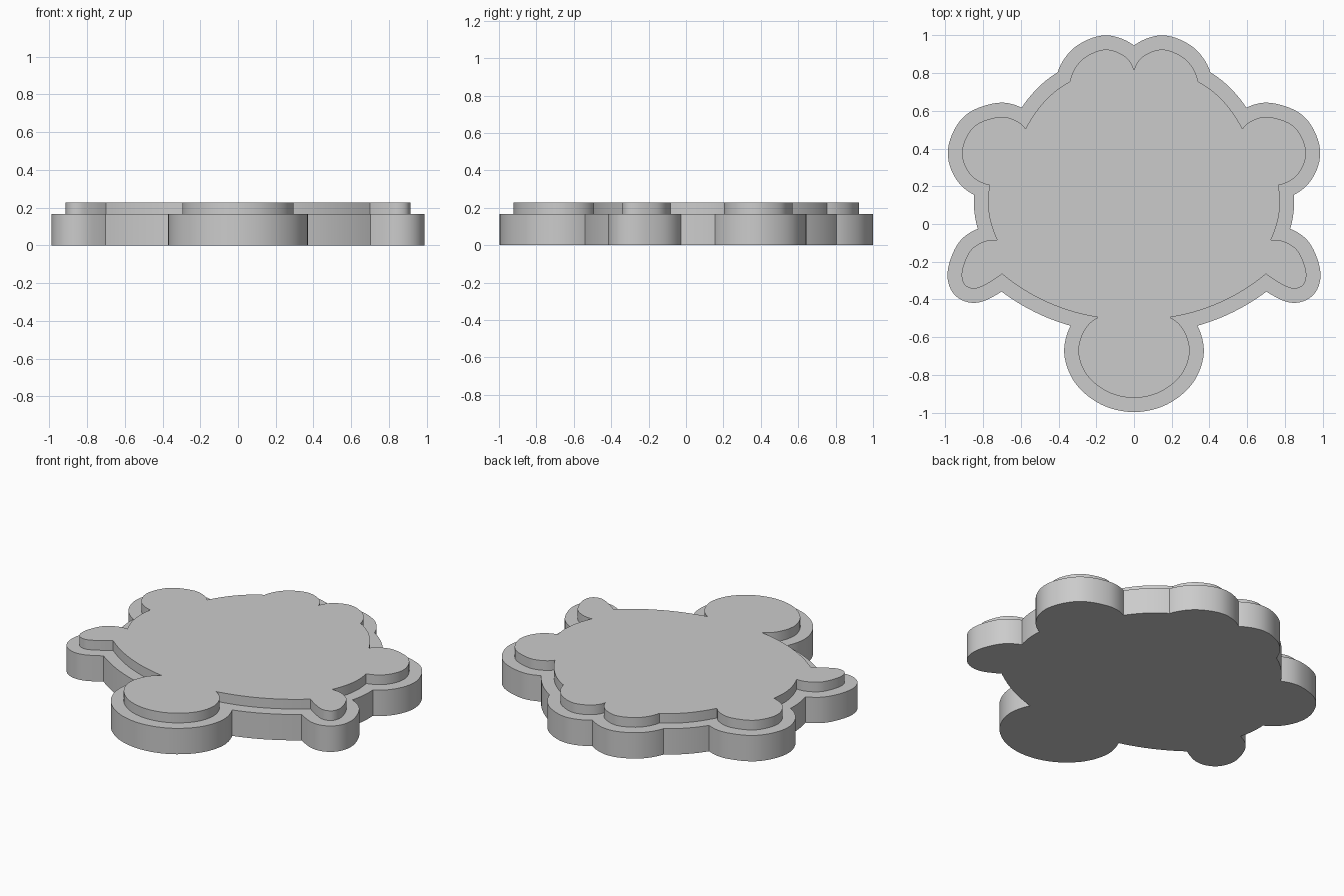
import bpy, bmesh, math
from mathutils import Vector
from mathutils.geometry import intersect_line_line_2d

cube = bpy.data.objects.get("Cube")
if cube:
    bpy.data.objects.remove(cube, do_unlink=True)

RIM = 0.075      # width of the base ledge around the raised layer
STEP = 0.166     # height of the ledge
TOP = 0.228      # height of the raised layer
SAMPLES = 7      # curve points per span

grey = bpy.data.materials.new("plain grey")
grey.use_nodes = True
COLOUR = (0.6, 0.6, 0.6, 1)
grey.diffuse_color = COLOUR
grey.node_tree.nodes["Principled BSDF"].inputs["Base Color"].default_value = COLOUR

# Lobes of the raised outline, clockwise from the back, on the +x side
tail = [(0, .815), (.05, .89), (.15, .925), (.25, .89), (.31, .83), (.34, .755)]
back_flank = [(.34, .755), (.47, .655), (.575, .505)]
rear_foot = [(.575, .505), (.63, .55), (.72, .567), (.85, .515),
             (.912, .385), (.87, .265), (.765, .205)]
side_flank = [(.765, .205), (.77, .06), (.725, -.085)]
front_foot = [(.725, -.085), (.8, -.095), (.87, -.145), (.912, -.25),
              (.9, -.32), (.845, -.343), (.775, -.315), (.7, -.265)]
front_flank = [(.7, -.265), (.46, -.415), (.19, -.495)]
half_head = [(.19, -.495), (.265, -.565), (.295, -.68), (.25, -.8), (.14, -.89)]


def mirrored(points):
    return [(-x, y) for x, y in reversed(points)]


def curve(points):
    """Smooth curve through the points, with extrapolated ends."""
    p = [Vector(c) for c in points]
    p = [3 * p[0] - 3 * p[1] + p[2]] + p + [3 * p[-1] - 3 * p[-2] + p[-3]]
    out = []
    for a, b, c, d in zip(p, p[1:], p[2:], p[3:]):
        for i in range(SAMPLES):
            t = i / SAMPLES
            out.append(0.5 * (2 * b + (c - a) * t + (2 * a - 5 * b + 4 * c - d) * t ** 2
                              + (3 * b - a - 3 * c + d) * t ** 3))
    return out + [p[-2]]


def offset(points, distance):
    """Move a clockwise curve outward."""
    out = []
    for i, p in enumerate(points):
        t = (points[min(i + 1, len(points) - 1)] - points[max(i - 1, 0)]).normalized()
        out.append(p + distance * Vector((-t.y, t.x)))
    return out


def crossing(first, second):
    """Where the end of one curve meets the start of the next."""
    for i in range(len(first) - 2, -1, -1):
        for j in range(len(second) - 1):
            hit = intersect_line_line_2d(first[i], first[i + 1], second[j], second[j + 1])
            if hit:
                return i, j, hit
    return len(first) - 1, 0, (first[-1] + second[0]) / 2


def trimmed_loop(curves):
    """Join neighbouring curves at their crossings."""
    n = len(curves)
    hits = [crossing(curves[k], curves[(k + 1) % n]) for k in range(n)]
    loop = []
    for k in range(n):
        loop.append(hits[k - 1][2])
        loop += curves[k][hits[k - 1][1] + 1:hits[k][0] + 1]
    clean = []
    for p in loop:
        if not clean or (p - clean[-1]).length > 1e-4:
            clean.append(p)
    return clean


def prism(name, loop, low, high):
    bm = bmesh.new()
    face = bm.faces.new([bm.verts.new((p.x, p.y, low)) for p in loop])
    walls = bmesh.ops.extrude_face_region(bm, geom=[face], use_keep_orig=True)
    moved = [v for v in walls["geom"] if isinstance(v, bmesh.types.BMVert)]
    bmesh.ops.translate(bm, verts=moved, vec=(0, 0, high - low))
    bmesh.ops.recalc_face_normals(bm, faces=bm.faces)
    mesh = bpy.data.meshes.new(name)
    bm.to_mesh(mesh)
    bm.free()
    mesh.materials.append(grey)
    obj = bpy.data.objects.new(name, mesh)
    bpy.context.collection.objects.link(obj)
    bpy.ops.object.select_all(action="DESELECT")
    obj.select_set(True)
    bpy.context.view_layer.objects.active = obj
    bpy.ops.object.shade_smooth_by_angle(angle=math.radians(25))


# Whole outline: one side, the head, then the mirrored side
side = [tail, back_flank, rear_foot, side_flank, front_foot, front_flank]
head = half_head + [(0, -.922)] + mirrored(half_head)
outline = [curve(c) for c in side + [head] + [mirrored(c) for c in reversed(side)]]

prism("raised_layer", [p for c in outline for p in c[:-1]], STEP, TOP)
prism("base_plate", trimmed_loop([offset(c, RIM) for c in outline]), 0, STEP)
